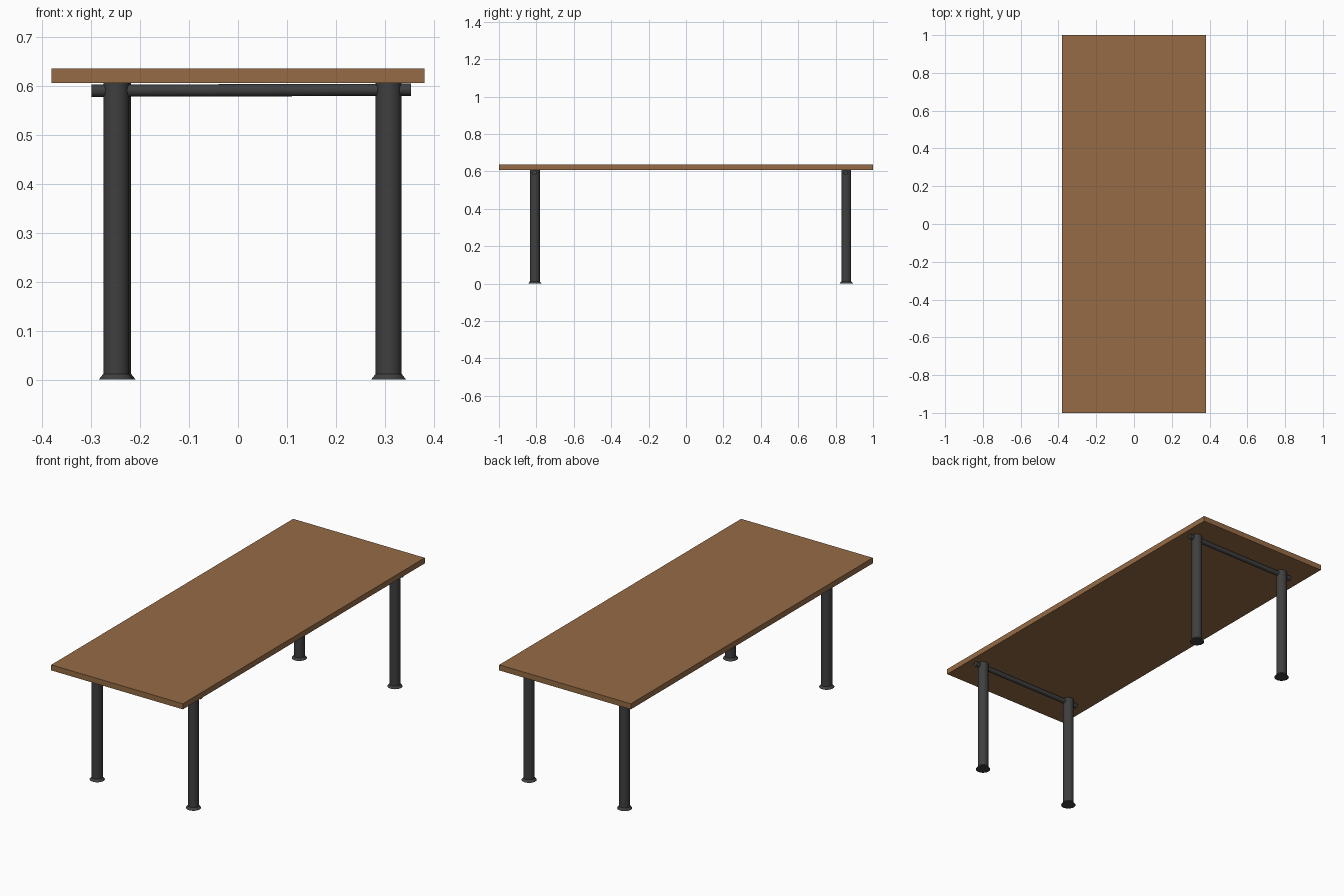
import bpy
from mathutils import Vector

if "Cube" in bpy.data.objects:
    bpy.data.objects.remove(bpy.data.objects["Cube"])


def material(name, rgb):
    m = bpy.data.materials.new(name)
    m.diffuse_color = (*rgb, 1)
    m.use_nodes = True
    m.node_tree.nodes["Principled BSDF"].inputs["Base Color"].default_value = m.diffuse_color
    return m


wood = material("brown_wood", (0.305, 0.147, 0.06))
metal = material("dark_metal", (0.05, 0.05, 0.05))


def rod(name, a, b, r1, r2):
    """Round bar or cone from a to b."""
    a, b = Vector(a), Vector(b)
    d = b - a
    bpy.ops.mesh.primitive_cone_add(vertices=32, radius1=r1, radius2=r2, depth=d.length,
                                    location=(a + b) / 2,
                                    rotation=d.to_track_quat('Z', 'Y').to_euler())
    o = bpy.context.object
    o.name = name
    o.data.materials.append(metal)
    bpy.ops.object.shade_smooth_by_angle()


# table top
bpy.ops.mesh.primitive_cube_add(size=1, location=(0, 0, 0.6215))
top = bpy.context.object
top.name = "table_top"
top.scale = (0.762, 2.0, 0.029)
bpy.ops.object.transform_apply(location=False, rotation=False, scale=True)
top.data.materials.append(wood)

# two leg frames: pair of legs with flared feet, and a bar under the top
for end, y, xl in (("front", -0.808, -0.249), ("back", 0.857, -0.245)):
    for side, x in (("left", xl), ("right", 0.308)):
        rod(f"{end}_{side}_leg", (x, y, 0.008), (x, y, 0.608), 0.0265, 0.0265)
        rod(f"{end}_{side}_foot", (x, y, 0), (x, y, 0.012), 0.036, 0.0265)
    rod(f"{end}_cross_bar", (-0.30, y - 0.002, 0.591), (0.354, y - 0.002, 0.593), 0.0125, 0.0125)
